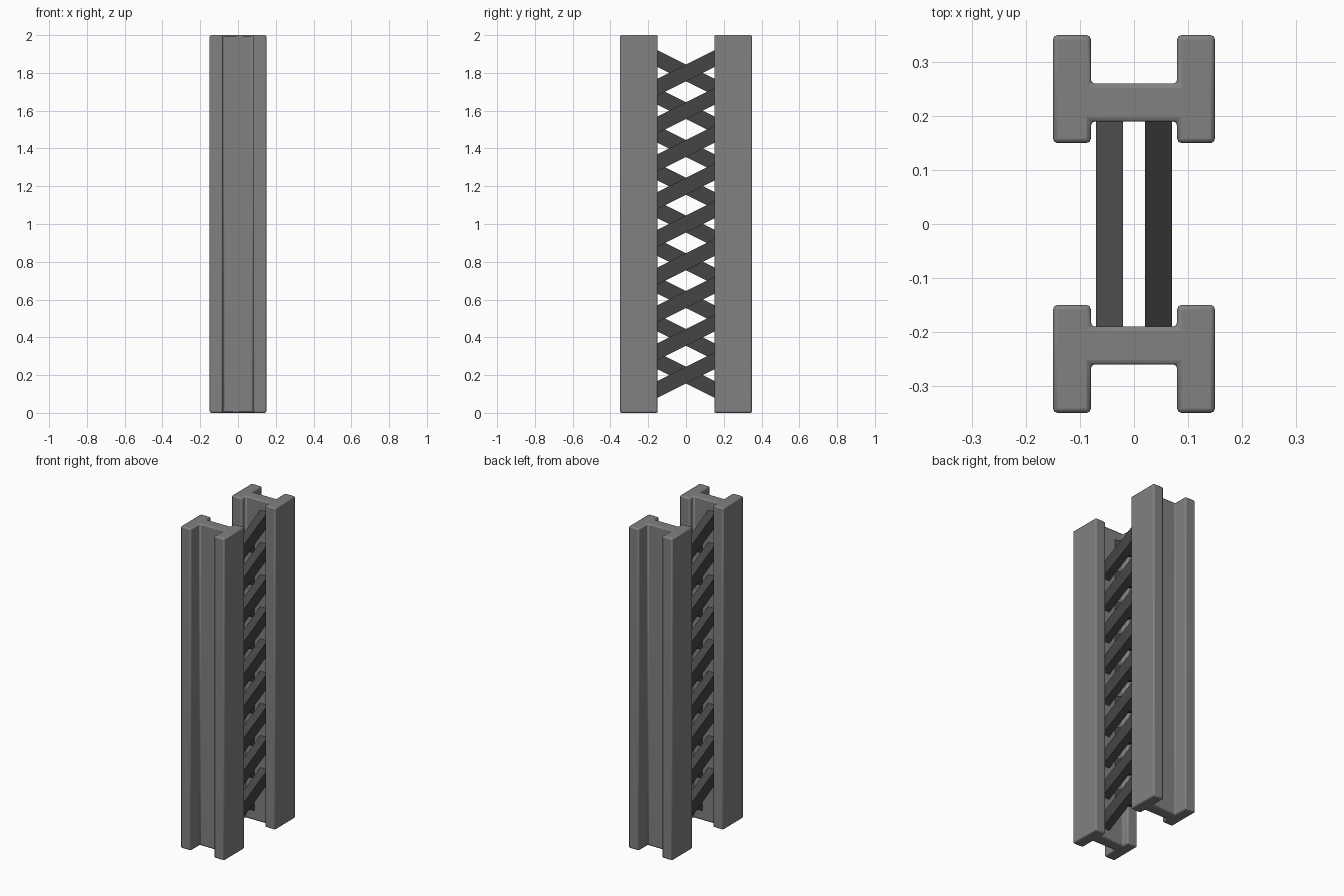
import bpy, bmesh, math

if "Cube" in bpy.data.objects:
    bpy.data.objects.remove(bpy.data.objects["Cube"])


def material(name, v):
    m = bpy.data.materials.new(name)
    m.diffuse_color = (v, v, v, 1)
    m.use_nodes = True
    m.node_tree.nodes["Principled BSDF"].inputs["Base Color"].default_value = m.diffuse_color
    return m


def make_object(name, bm, mat, bevel):
    bmesh.ops.recalc_face_normals(bm, faces=bm.faces)
    me = bpy.data.meshes.new(name)
    bm.to_mesh(me)
    bm.free()
    me.materials.append(mat)
    ob = bpy.data.objects.new(name, me)
    bpy.context.collection.objects.link(ob)
    if bevel:
        mod = ob.modifiers.new("Bevel", 'BEVEL')
        mod.width, mod.segments, mod.limit_method = bevel, 2, 'ANGLE'
    bpy.context.view_layer.objects.active = ob
    ob.select_set(True)
    bpy.ops.object.shade_smooth_by_angle(angle=math.radians(30))
    ob.select_set(False)
    return ob


steel = material("steel", 0.22)
dark_steel = material("dark_steel", 0.06)


# H-section beams: half profile mirrored in x, then extruded up
def h_beam(name, side):
    half = [(0.08, 0.19), (0.08, 0.15), (0.15, 0.15),
            (0.15, 0.35), (0.08, 0.35), (0.08, 0.26)]
    outline = half + [(-x, y) for x, y in reversed(half)]
    bm = bmesh.new()
    face = bm.faces.new([bm.verts.new((x, y * side, 0)) for x, y in outline])
    ext = bmesh.ops.extrude_face_region(bm, geom=[face])
    top = [g for g in ext["geom"] if isinstance(g, bmesh.types.BMVert)]
    bmesh.ops.translate(bm, verts=top, vec=(0, 0, 2))
    make_object(name, bm, steel, 0.008)


h_beam("front_beam", -1)
h_beam("back_beam", 1)

# Diagonal lattice bars between the webs, opposite slope on each side
slope = math.atan(0.5)
for label, side in (("right", 1), ("left", -1)):
    for i in range(9):
        bm = bmesh.new()
        bmesh.ops.create_cube(bm, size=1)
        bmesh.ops.scale(bm, vec=(0.05, 0.48, 0.08), verts=bm.verts)
        bar = make_object(f"{label}_lattice_bar_{i + 1}", bm, dark_steel, 0)
        bar.location = (0.045 * side, 0, 0.2 + 0.2 * i)
        bar.rotation_euler.x = slope * side
